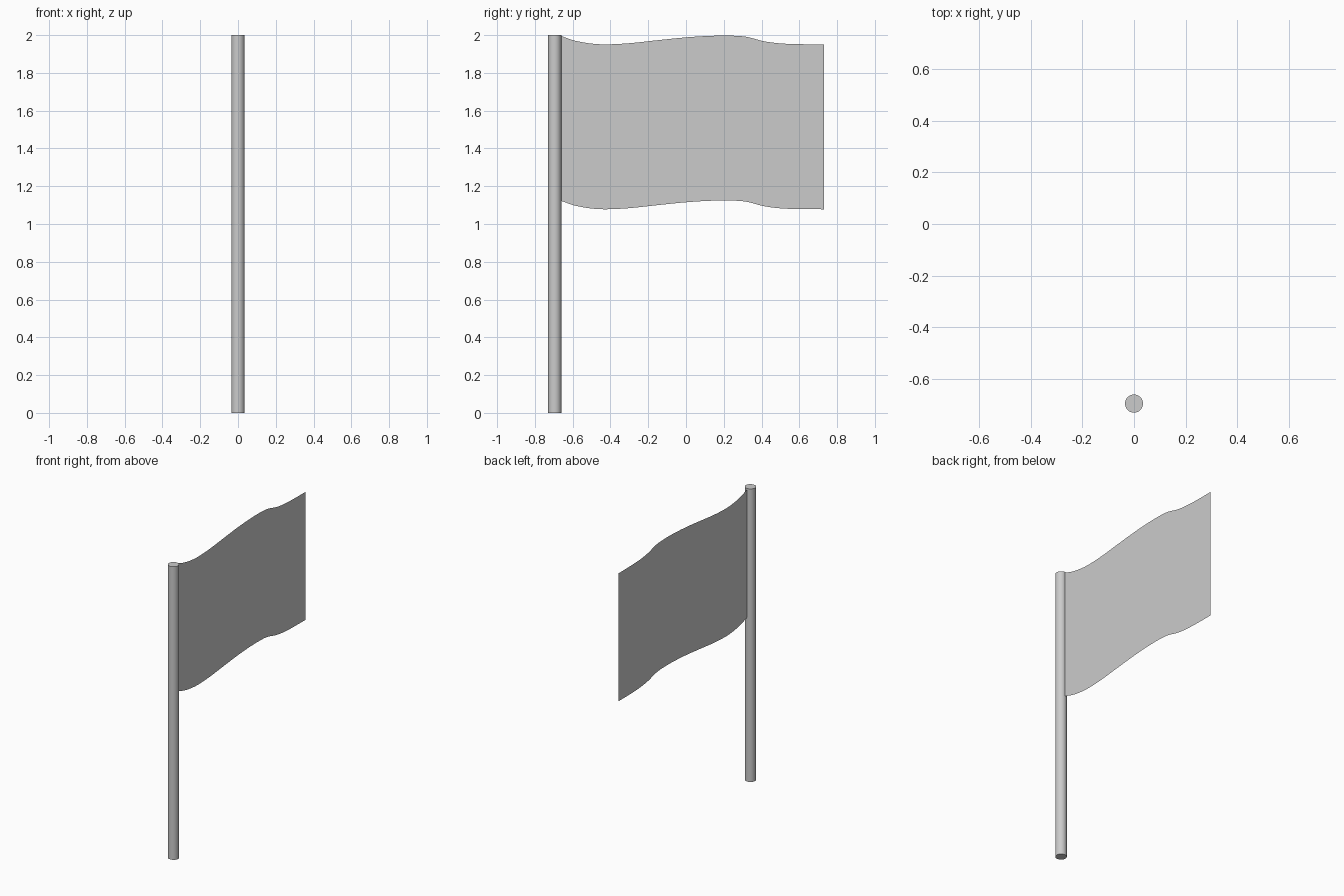
import bpy
import bmesh
from mathutils import Vector
from mathutils.geometry import interpolate_bezier

cube = bpy.data.objects.get("Cube")
if cube:
    bpy.data.objects.remove(cube, do_unlink=True)

# Single grey material
grey = bpy.data.materials.new("light_grey")
grey.use_nodes = True
colour = (0.6, 0.6, 0.6, 1)
grey.diffuse_color = colour
grey.node_tree.nodes["Principled BSDF"].inputs["Base Color"].default_value = colour

# Pole: a plain smooth cylinder with flat caps
HEIGHT, RADIUS, POLE_Y = 2.0, 0.035, -0.695
bpy.ops.mesh.primitive_cylinder_add(vertices=32, radius=RADIUS, depth=HEIGHT,
                                    location=(0, POLE_Y, HEIGHT / 2))
pole = bpy.context.object
pole.name = "pole"
pole.data.materials.append(grey)
bpy.ops.object.shade_smooth_by_angle()

# Flag: a single sheet hanging below a wavy top edge, given as (y, z)
DROP, STEPS = 0.873, 6
edge = [(-0.66, 1.995), (-0.59, 1.971), (-0.5, 1.955), (-0.42, 1.951),
        (-0.3, 1.957), (-0.15, 1.973), (0, 1.988), (0.13, 1.996),
        (0.24, 1.997), (0.32, 1.991), (0.41, 1.968), (0.5, 1.956),
        (0.6, 1.952), (0.73, 1.951)]
points = [Vector((0, y, z)) for y, z in edge]
last = len(points) - 1


def slope(i):
    a, b = points[max(i - 1, 0)], points[min(i + 1, last)]
    return (b.z - a.z) / (b.y - a.y)


path = [points[0]]
for i in range(last):
    a, b = points[i], points[i + 1]
    reach = (b.y - a.y) / 3
    path += interpolate_bezier(a, a + Vector((0, reach, reach * slope(i))),
                               b - Vector((0, reach, reach * slope(i + 1))),
                               b, STEPS)[1:]

bm = bmesh.new()
columns = [(bm.verts.new(p), bm.verts.new(p - Vector((0, 0, DROP)))) for p in path]
for (t0, b0), (t1, b1) in zip(columns, columns[1:]):
    bm.faces.new((b0, b1, t1, t0))
mesh = bpy.data.meshes.new("flag")
bm.to_mesh(mesh)
bm.free()
mesh.materials.append(grey)
flag = bpy.data.objects.new("flag", mesh)
bpy.context.collection.objects.link(flag)
